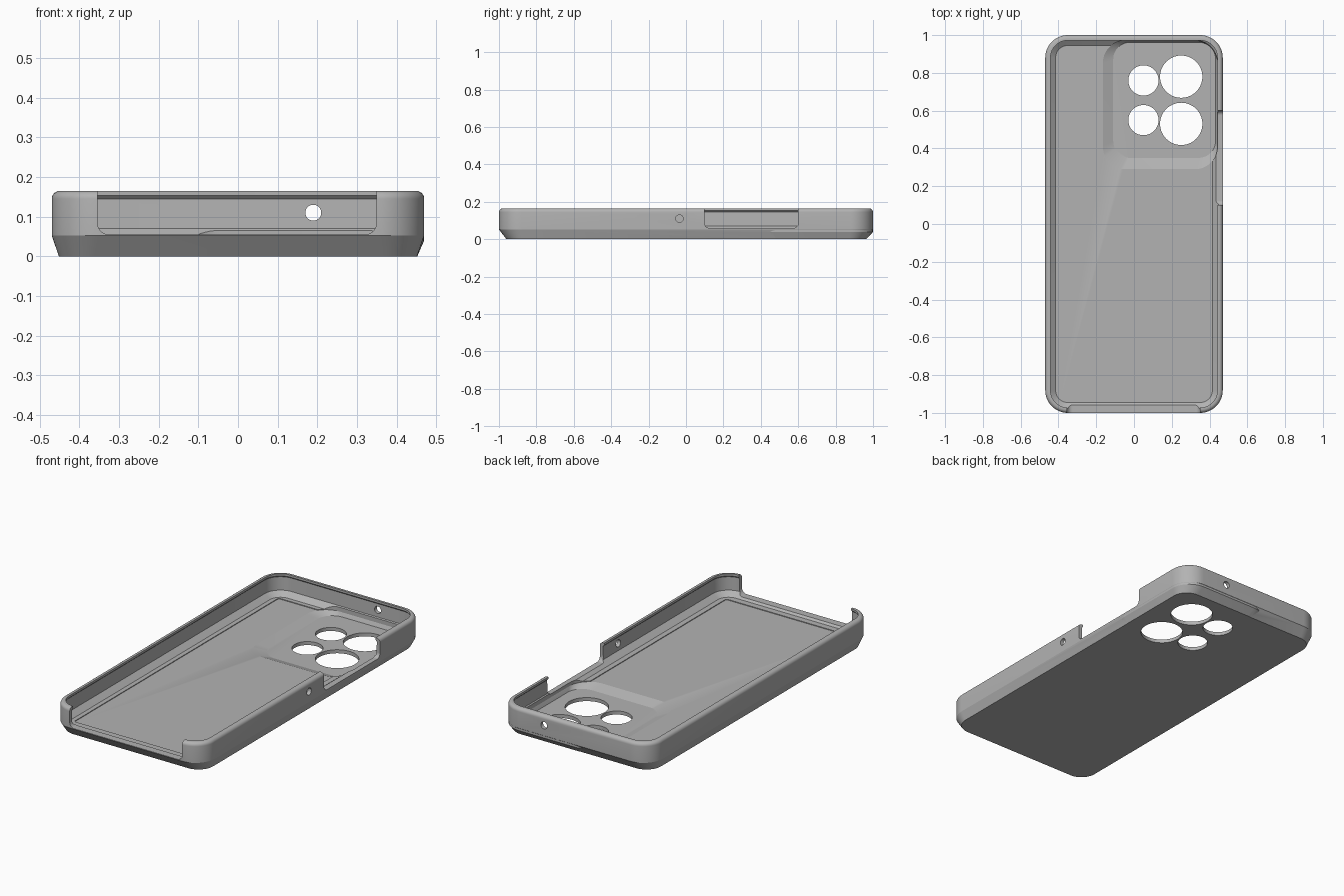
import bpy, bmesh
from math import sin, cos, pi, radians
from mathutils import Matrix

cube = bpy.data.objects.get("Cube")
if cube:
    bpy.data.objects.remove(cube, do_unlink=True)

grey = bpy.data.materials.new("soft_grey")
grey.use_nodes = True
grey.diffuse_color = (0.45, 0.45, 0.45, 1)
grey.node_tree.nodes["Principled BSDF"].inputs["Base Color"].default_value = (0.45, 0.45, 0.45, 1)

HALF_X, HALF_Y, HEIGHT, CORNER = 0.47, 1.0, 0.165, 0.12


def rounded(x0, x1, y0, y1, r, segs=14):
    """Outline of a rounded rectangle, counter-clockwise."""
    centres = [(x1 - r, y1 - r), (x0 + r, y1 - r), (x0 + r, y0 + r), (x1 - r, y0 + r)]
    return [(cx + r * cos(a), cy + r * sin(a))
            for q, (cx, cy) in enumerate(centres)
            for a in [(q + i / segs) * pi / 2 for i in range(segs + 1)]]


def loft(name, levels, turn=None):
    """Solid through stacked rounded rectangles (x0, x1, y0, y1, r, z)."""
    bm = bmesh.new()
    rings = [[bm.verts.new((x, y, lv[5])) for x, y in rounded(*lv[:5])] for lv in levels]
    n = len(rings[0])
    for low, high in zip(rings, rings[1:]):
        for i in range(n):
            j = (i + 1) % n
            bm.faces.new((low[i], low[j], high[j], high[i]))
    bm.faces.new(rings[0][::-1])
    bm.faces.new(rings[-1])
    if turn:
        bm.transform(turn)
    bmesh.ops.recalc_face_normals(bm, faces=bm.faces)
    mesh = bpy.data.meshes.new(name)
    bm.to_mesh(mesh)
    bm.free()
    mesh.materials.append(grey)
    ob = bpy.data.objects.new(name, mesh)
    bpy.context.collection.objects.link(ob)
    return ob


def inset(dx, dy, z):
    """Level of the case outline, moved inwards."""
    x, y = HALF_X - dx, HALF_Y - dy
    return (-x, x, -y, y, CORNER - (dx + dy) / 2, z)


def combine(target, tool, operation="DIFFERENCE"):
    mod = target.modifiers.new("combine", "BOOLEAN")
    mod.operation, mod.solver, mod.object = operation, "EXACT", tool
    bpy.context.view_layer.objects.active = target
    bpy.ops.object.modifier_apply(modifier=mod.name)
    bpy.data.objects.remove(tool, do_unlink=True)


# Outer shell: chamfered foot, straight wall, rounded rim
rim = 0.02
fillet = [inset(rim * (1 - cos(a)), rim * (1 - cos(a)), HEIGHT - rim + rim * sin(a))
          for a in [radians(15 * i) for i in range(7)]]
case = loft("phone_case", [inset(0.018, 0.04, 0), inset(0, 0, 0.052)] + fillet)

# Fuller foot around the camera corner
combine(case, loft("camera_corner", [
    (-0.08, 0.4525, 0.40, 0.962, 0.09, 0),
    (-0.12, 0.469, 0.36, 0.999, 0.119, 0.038),
    (-0.12, 0.469, 0.36, 0.999, 0.119, 0.07)]), "UNION")

# Phone cavity with a small overhanging lip
combine(case, loft("cavity", [
    inset(0.055, 0.055, 0.045), inset(0.022, 0.022, 0.07), inset(0.02, 0.02, 0.145),
    inset(0.028, 0.028, 0.153), inset(0.028, 0.028, 0.2)]))

# Shallow floor panel and the deeper camera recess
combine(case, loft("panel", [(-0.39, 0.385, -0.91, 0.92, 0.012, z) for z in (0.041, 0.06)]))
combine(case, loft("camera_recess", [
    (-0.11, 0.432, 0.35, 0.962, 0.09, 0.02),
    (-0.165, 0.442, 0.29, 0.972, 0.12, 0.041),
    (-0.165, 0.442, 0.29, 0.972, 0.12, 0.075)]))


def round_hole(u, v, r, start, end, turn=None):
    combine(case, loft("hole", [(u - r, u + r, v - r, v + r, r * 0.9999, w)
                                for w in (start, end)], turn))


# Camera holes
for x, r, ys in ((0.05, 0.08, (0.76, 0.55)), (0.25, 0.112, (0.78, 0.53))):
    for y in ys:
        round_hole(x, y, r, -0.1, 0.1)

# Axis swaps: local (u, v, w) to (x, z, y) and to (y, z, x)
to_y = Matrix(((1, 0, 0, 0), (0, 0, 1, 0), (0, 1, 0, 0), (0, 0, 0, 1)))
to_x = Matrix(((0, 0, 1, 0), (1, 0, 0, 0), (0, 1, 0, 0), (0, 0, 0, 1)))

# Microphone hole in the back wall, small hole in the left wall
round_hole(0.19, 0.11, 0.02, 0.9, 1.1, to_y)
round_hole(-0.035, 0.11, 0.02, 0.4, 0.55, to_x)

# Open notches: front port and side buttons
combine(case, loft("front_notch", [(-0.355, 0.35, 0.055, 0.3, 0.03, w) for w in (-1.1, -0.93)], to_y))
combine(case, loft("side_notch", [(0.1, 0.6, 0.06, 0.3, 0.025, w) for w in (0.41, 0.55)], to_x))

# Smooth shading with crisp edges
bpy.ops.object.select_all(action="DESELECT")
case.select_set(True)
bpy.context.view_layer.objects.active = case
bpy.ops.object.shade_smooth_by_angle(angle=radians(18))
